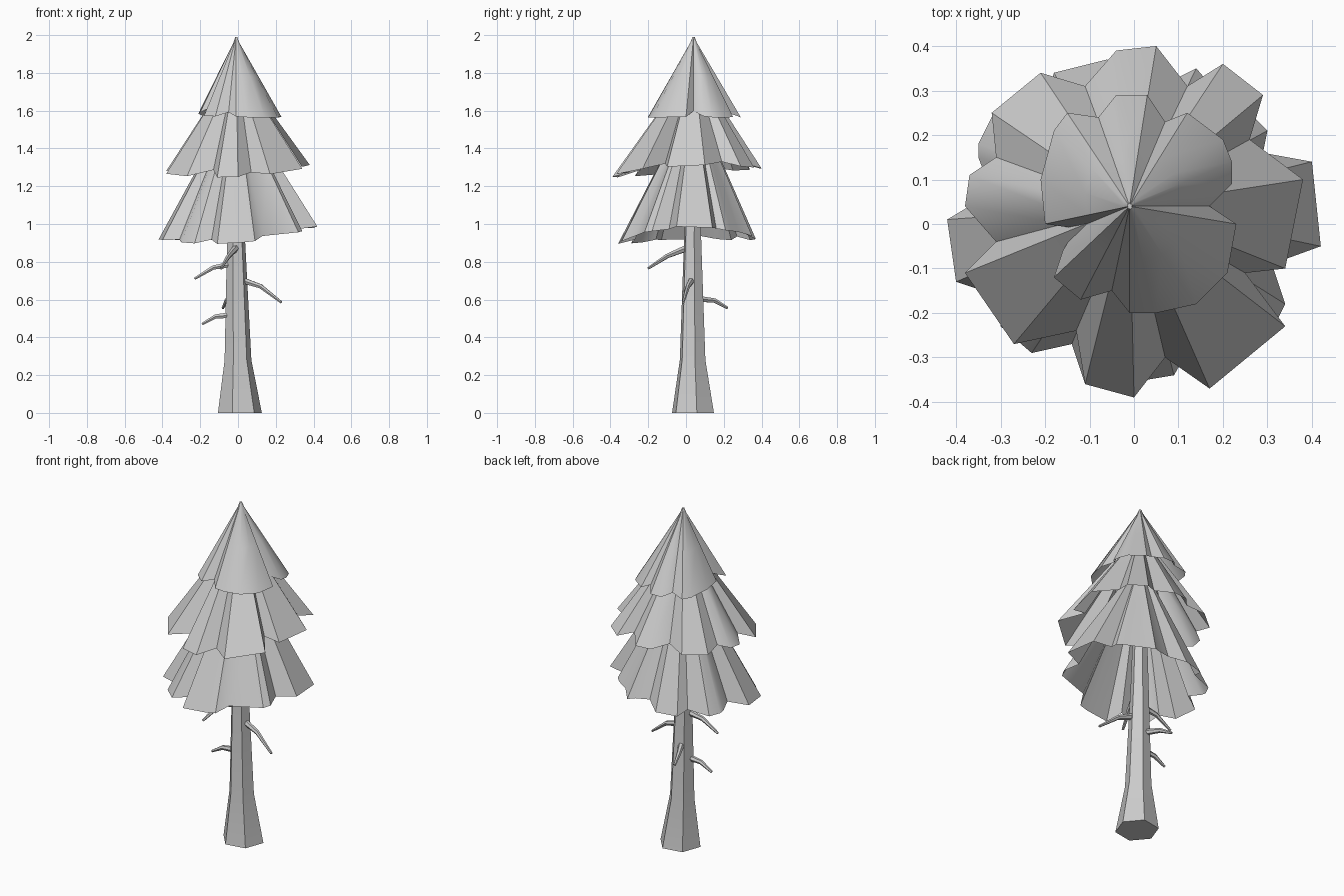
import bpy, bmesh, math
from mathutils import Vector

if "Cube" in bpy.data.objects:
    bpy.data.objects.remove(bpy.data.objects["Cube"], do_unlink=True)

grey = bpy.data.materials.new("plain_grey")
grey.use_nodes = True
colour = (0.6, 0.6, 0.6, 1)
grey.diffuse_color = colour
grey.node_tree.nodes["Principled BSDF"].inputs["Base Color"].default_value = colour


def loft(name, rings, cap_start=True, cap_end=True, smooth_angle=40):
    """Skin a stack of counter-clockwise rings into one mesh object."""
    bm = bmesh.new()
    loops = [[bm.verts.new(point) for point in ring] for ring in rings]
    for low, high in zip(loops, loops[1:]):
        count = len(low)
        for i in range(count):
            j = (i + 1) % count
            bm.faces.new((low[i], low[j], high[j], high[i]))
    if cap_start:
        bm.faces.new(list(reversed(loops[0])))
    if cap_end:
        bm.faces.new(loops[-1])
    mesh = bpy.data.meshes.new(name)
    bm.to_mesh(mesh)
    bm.free()
    mesh.materials.append(grey)
    obj = bpy.data.objects.new(name, mesh)
    bpy.context.collection.objects.link(obj)
    bpy.ops.object.select_all(action="DESELECT")
    obj.select_set(True)
    bpy.context.view_layer.objects.active = obj
    bpy.ops.object.shade_smooth_by_angle(angle=math.radians(smooth_angle))
    return obj


def ring(centre, radius, sides, across=Vector((1, 0, 0)), up=Vector((0, 1, 0)), turn=0.0):
    """Regular polygon in the plane of two directions."""
    angles = [turn + math.tau * i / sides for i in range(sides)]
    return [Vector(centre) + radius * (across * math.cos(a) + up * math.sin(a)) for a in angles]


def tube(name, path, radii, sides=6):
    """Tapered twig along a path."""
    points = [Vector(p) for p in path]
    rings = []
    for i, point in enumerate(points):
        before, after = points[max(i - 1, 0)], points[min(i + 1, len(points) - 1)]
        along = (after - before).normalized()
        across = along.cross(Vector((0, 0, 1))).normalized()
        rings.append(ring(point, radii[i], sides, across, along.cross(across)))
    return loft(name, rings)


def skirt(name, outline, tip_z, rim_z, lift, tilt=(0, 0), bow=0.0):
    """Open cone with a ragged hem; notches in the outline sit higher."""
    tip = Vector((-0.01, 0.04, tip_z))
    rim = []
    for px, py in reversed(outline):
        x, y = px / 100, py / 100
        rim.append(Vector((x, y, rim_z + tilt[0] * x + tilt[1] * y + bow * x * x)))
    reach = [(p.xy - tip.xy).length for p in rim]
    longest = sorted(reach)[-len(reach) // 3]
    for point, r in zip(rim, reach):
        point.z += lift * max(longest - r, 0)
    rings = [[tip.lerp(p, t) for p in rim] for t in (1, 0.5, 0.07)]
    rings.append([tip.lerp(p, 0.025) + Vector((0, 0, 0.01)) for p in rim])
    return loft(name, rings, cap_start=False)


# Trunk with a flared foot
trunk_profile = [((0.01, 0.037, 0), 0.118), ((0, 0.035, 0.28), 0.072),
                 ((-0.01, 0.035, 0.9), 0.049), ((-0.01, 0.04, 1.5), 0.03)]
loft("trunk", [ring(c, r, 6, turn=math.radians(10)) for c, r in trunk_profile])

# Foliage tiers, outlines in hundredths
top_hem = [(-20, 0), (-21, 10), (-18, 21), (-15, 25), (-8, 24), (-4, 29), (3, 29), (7, 23),
           (12, 25), (20, 19), (22, 14), (22, 9), (17, 4), (23, 0), (21, -11), (14, -18),
           (5, -20), (-1, -20), (-5, -15), (-12, -17), (-18, -12), (-16, -6), (-13, -1)]
middle_hem = [(-38, 4), (-37, 11), (-31, 15), (-32, 25), (-21, 34), (-11, 31), (-4, 39), (5, 40),
              (12, 31), (20, 36), (29, 29), (26, 19), (38, 10), (34, -10), (25, -11), (34, -23),
              (17, -37), (7, -30), (0, -39), (-11, -36), (-13, -24), (-27, -27), (-38, -11), (-31, -4)]
lower_hem = [(-42, 1), (-32, 7), (-35, 15), (-35, 18), (-32, 24), (-20, 27), (-18, 34), (-6, 37),
             (2, 31), (10, 33), (14, 35), (20, 28), (27, 24), (30, 21), (29, 16), (40, 14),
             (42, -5), (31, -9), (34, -18), (32, -22), (13, -27), (9, -34), (3, -35),
             (-11, -36), (-14, -27), (-23, -29), (-30, -23), (-31, -16), (-40, -13)]
skirt("top_foliage", top_hem, 1.99, 1.565, 0.5)
skirt("middle_foliage", middle_hem, 1.85, 1.265, 0.4, tilt=(0.05, 0.04), bow=0.17)
skirt("lower_foliage", lower_hem, 1.67, 0.9, 0.4, tilt=(0.08, 0), bow=0.3)

# Bare twigs below the foliage
twigs = {
    "left_twig": [(0, 0.035, 0.71), (0.12, 0.01, 0.67), (0.23, -0.015, 0.585)],
    "front_twig": [(-0.01, 0.01, 0.875), (-0.05, -0.1, 0.83), (-0.09, -0.2, 0.765)],
    "upper_right_twig": [(-0.01, 0.03, 0.79), (-0.13, 0.03, 0.77), (-0.23, 0.03, 0.71)],
    "back_twig": [(-0.01, 0.05, 0.605), (-0.06, 0.15, 0.595), (-0.08, 0.22, 0.555)],
    "lower_right_twig": [(-0.02, 0.03, 0.52), (-0.12, 0.03, 0.51), (-0.19, 0.03, 0.47)],
}
for twig_name, path in twigs.items():
    tube(twig_name, path, (0.019, 0.013, 0.007))
